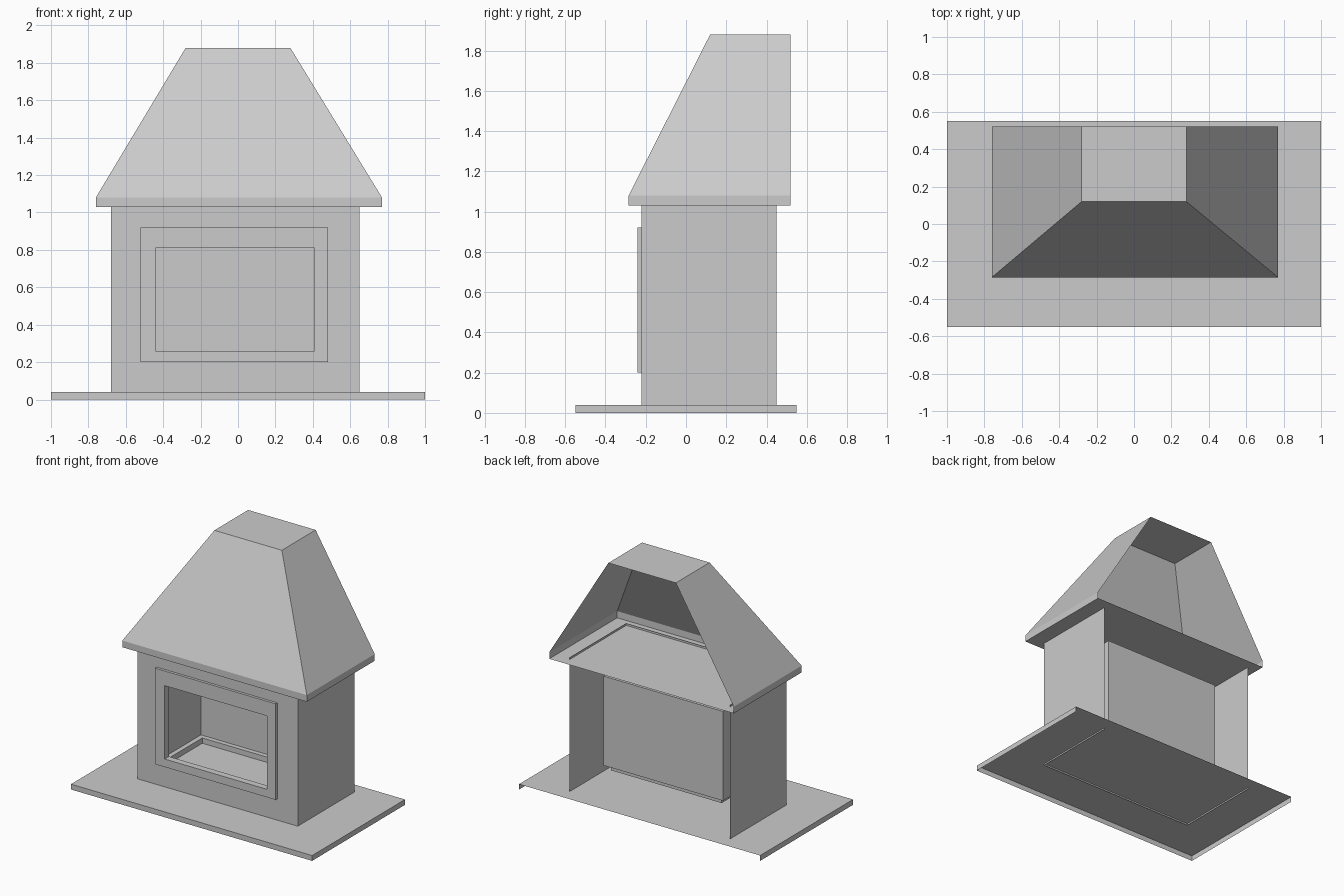
import bpy
import bmesh

cube = bpy.data.objects.get("Cube")
if cube:
    bpy.data.objects.remove(cube, do_unlink=True)

# One plain stone colour
GREY = (0.6, 0.6, 0.6, 1.0)
stone = bpy.data.materials.new("stone grey")
stone.use_nodes = True
stone.diffuse_color = GREY
stone.node_tree.nodes["Principled BSDF"].inputs["Base Color"].default_value = GREY


def upright(x0, x1, z0, z1, y):
    """Rectangle facing the front, at depth y."""
    return [(x0, y, z0), (x1, y, z0), (x1, y, z1), (x0, y, z1)]


def level(x0, x1, y0, y1, z):
    """Horizontal rectangle at height z."""
    return [(x0, y0, z), (x1, y0, z), (x1, y1, z), (x0, y1, z)]


def loft(loops, cap_start=False, cap_end=False):
    """Skin a row of rectangles into a thin sheet shell."""
    bm = bmesh.new()
    rings = [[bm.verts.new(p) for p in loop] for loop in loops]
    for a, b in zip(rings, rings[1:]):
        for i in range(4):
            j = (i + 1) % 4
            bm.faces.new((a[i], a[j], b[j], b[i]))
    if cap_start:
        bm.faces.new(rings[0][::-1])
    if cap_end:
        bm.faces.new(rings[-1])
    bmesh.ops.recalc_face_normals(bm, faces=bm.faces)
    return bm


def remove_faces(bm, rule):
    bm.normal_update()
    doomed = [f for f in bm.faces if rule(f)]
    bmesh.ops.delete(bm, geom=doomed, context='FACES')


def finish(name, bm):
    mesh = bpy.data.meshes.new(name)
    bm.to_mesh(mesh)
    bm.free()
    mesh.materials.append(stone)
    bpy.context.collection.objects.link(bpy.data.objects.new(name, mesh))


def faces_back(f):
    return abs(f.normal.y) > 0.9 and f.calc_center_median().y > 0.4


# Base slab: top and three skirts, open below and behind
slab = (-1, 1, -0.55, 0.55)
bm = loft([level(*slab, 0), level(*slab, 0.04)], cap_end=True)
remove_faces(bm, faces_back)
finish("base_slab", bm)

# Body: two side walls and a front wall with the fire opening
walls = (-0.68, 0.65, 0.028, 1.045)
opening = (-0.44, 0.41, 0.26, 0.81)
bm = loft([upright(*walls, 0.45), upright(*walls, -0.22), upright(*opening, -0.22)])
remove_faces(bm, lambda f: abs(f.normal.z) > 0.9)
finish("body_walls", bm)

# Raised trim around the opening, returning inwards
trim = (-0.52, 0.48, 0.20, 0.92)
bm = loft([upright(*trim, -0.22), upright(*trim, -0.24),
           upright(*opening, -0.24), upright(*opening, -0.19)])
finish("opening_trim", bm)

# Firebox with a sunken ash pan in its floor
box = (-0.51, 0.48, 0.22, 0.89)
bm = loft([upright(*opening, -0.19), upright(*box, -0.19), upright(*box, 0.29)], cap_end=True)
bm.normal_update()
floor = [f for f in bm.faces
         if abs(f.normal.z) > 0.9 and f.calc_center_median().z < 0.3]
bmesh.ops.inset_region(bm, faces=floor, thickness=0.05)
rim = bmesh.ops.extrude_face_region(bm, geom=floor)
pan = [v for v in rim["geom"] if isinstance(v, bmesh.types.BMVert)]
bmesh.ops.translate(bm, verts=pan, vec=(0, 0, -0.04))
bmesh.ops.delete(bm, geom=[f for f in floor if f.is_valid], context='FACES_ONLY')
finish("firebox", bm)

# Hood: shelf, short band and tapering sides, open behind
eave = (-0.76, 0.77, -0.285, 0.52)
bm = loft([level(*eave, 1.03), level(*eave, 1.08),
           level(-0.28, 0.28, 0.12, 0.52, 1.88)], cap_start=True, cap_end=True)
remove_faces(bm, faces_back)
finish("chimney_hood", bm)
